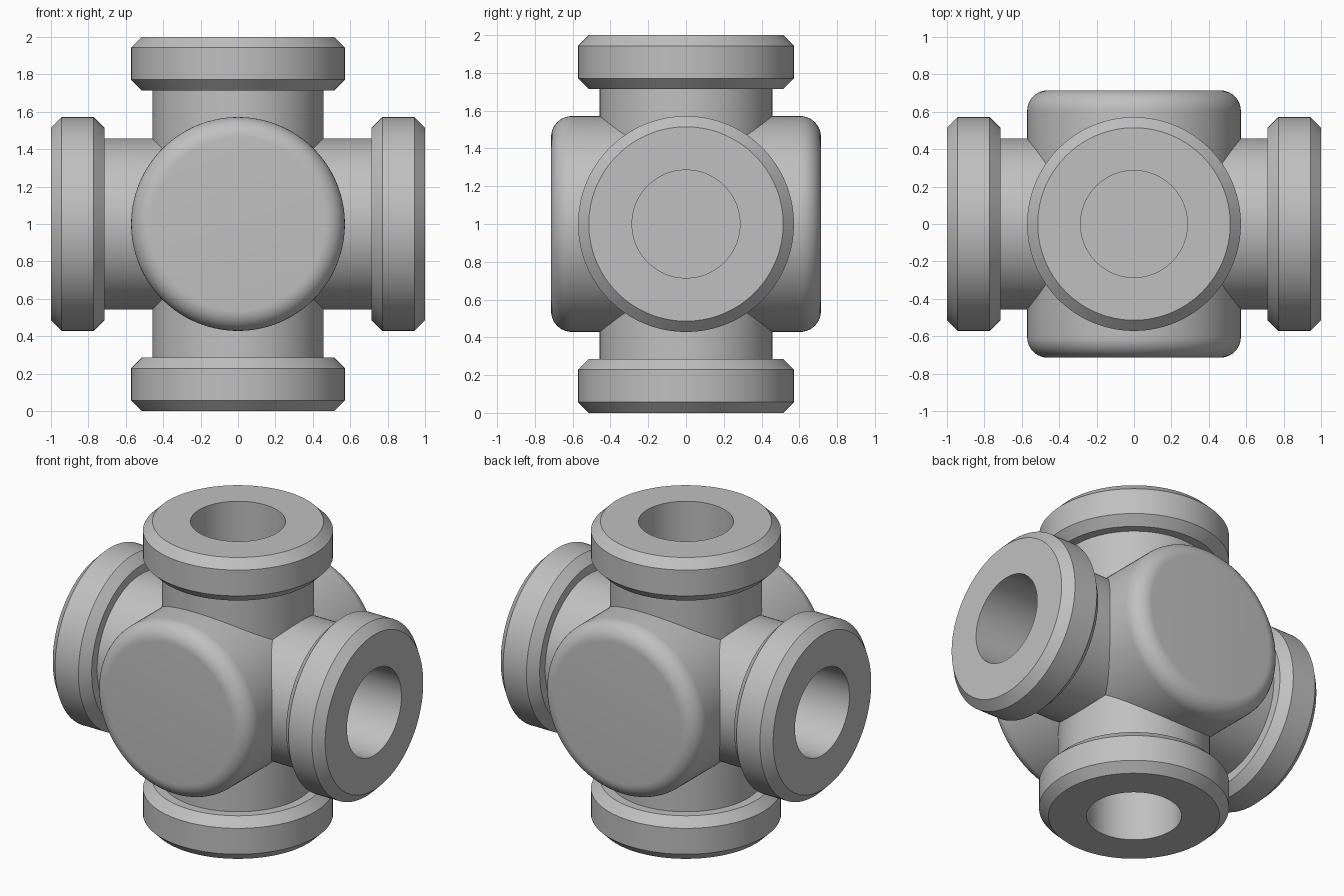
import bpy
import bmesh
from math import pi, sin, cos, radians
from mathutils import Matrix, Vector

if "Cube" in bpy.data.objects:
    bpy.data.objects.remove(bpy.data.objects["Cube"], do_unlink=True)

SEGMENTS = 128
U = 1 / 7                      # design module
FLANGE_R, PIPE_R, BORE_R = 4 * U, 3.2 * U, 2 * U
FLANGE_LEN, BEVEL, BORE_DEPTH = 2 * U, 0.057, 4 * U
DRUM_HALF, FILLET = 5 * U, 0.11
CENTRE = Vector((0, 0, 1))

grey = bpy.data.materials.new("cast grey")
grey.use_nodes = True
colour = (0.53, 0.53, 0.53, 1)
grey.diffuse_color = colour
grey.node_tree.nodes["Principled BSDF"].inputs["Base Color"].default_value = colour


def lathe(name, profile, rotation):
    """Revolve (radius, height) points round z, then turn to the wanted axis."""
    bm = bmesh.new()
    verts = [bm.verts.new((r, 0, h)) for r, h in profile]
    edges = [bm.edges.new(pair) for pair in zip(verts, verts[1:])]
    bmesh.ops.spin(bm, geom=verts + edges, axis=(0, 0, 1), cent=(0, 0, 0),
                   angle=2 * pi, steps=SEGMENTS, use_duplicate=False)
    bmesh.ops.remove_doubles(bm, verts=bm.verts[:], dist=1e-5)
    # Close both ends with flat caps
    bmesh.ops.holes_fill(bm, edges=[e for e in bm.edges if e.is_boundary], sides=0)
    bmesh.ops.recalc_face_normals(bm, faces=bm.faces[:])
    bm.transform(Matrix.Translation(CENTRE) @ rotation)
    mesh = bpy.data.meshes.new(name)
    bm.to_mesh(mesh)
    bm.free()
    mesh.materials.append(grey)
    obj = bpy.data.objects.new(name, mesh)
    bpy.context.collection.objects.link(obj)
    return obj


def combine(target, other, operation):
    mod = target.modifiers.new(operation.lower(), "BOOLEAN")
    mod.operation, mod.solver, mod.object = operation, "EXACT", other
    bpy.context.view_layer.objects.active = target
    bpy.ops.object.modifier_apply(modifier=mod.name)
    bpy.data.objects.remove(other, do_unlink=True)


upright = Matrix.Identity(4)
along_x = Matrix.Rotation(pi / 2, 4, "Y")
along_y = Matrix.Rotation(pi / 2, 4, "X")

# Pipe run with a bevelled flange at each end
flange = [(PIPE_R, 1 - FLANGE_LEN), (FLANGE_R - BEVEL, 1 - FLANGE_LEN),
          (FLANGE_R, 1 - FLANGE_LEN + BEVEL), (FLANGE_R, 1 - BEVEL),
          (FLANGE_R - BEVEL, 1)]
run = [(r, -h) for r, h in reversed(flange)] + flange

# Central drum with rounded rims
rim = [(FLANGE_R - FILLET + FILLET * cos(a), DRUM_HALF - FILLET + FILLET * sin(a))
       for a in (radians(9 * i) for i in range(11))]
drum = [(r, -h) for r, h in reversed(rim)] + rim

body = lathe("pipe_cross_body", drum, along_y)
combine(body, lathe("vertical_run", run, upright), "UNION")
combine(body, lathe("horizontal_run", run, along_x), "UNION")

# Blind bore in each of the four flanges
for axis in (upright, along_x):
    for side in (-1, 1):
        bore = [(BORE_R, side * (1 - BORE_DEPTH)), (BORE_R, side * 1.1)]
        combine(body, lathe("bore", bore, axis), "DIFFERENCE")

# Smooth curved walls, keep machined edges crisp
bpy.ops.object.select_all(action="DESELECT")
body.select_set(True)
bpy.context.view_layer.objects.active = body
bpy.ops.object.shade_smooth_by_angle(angle=radians(30))
